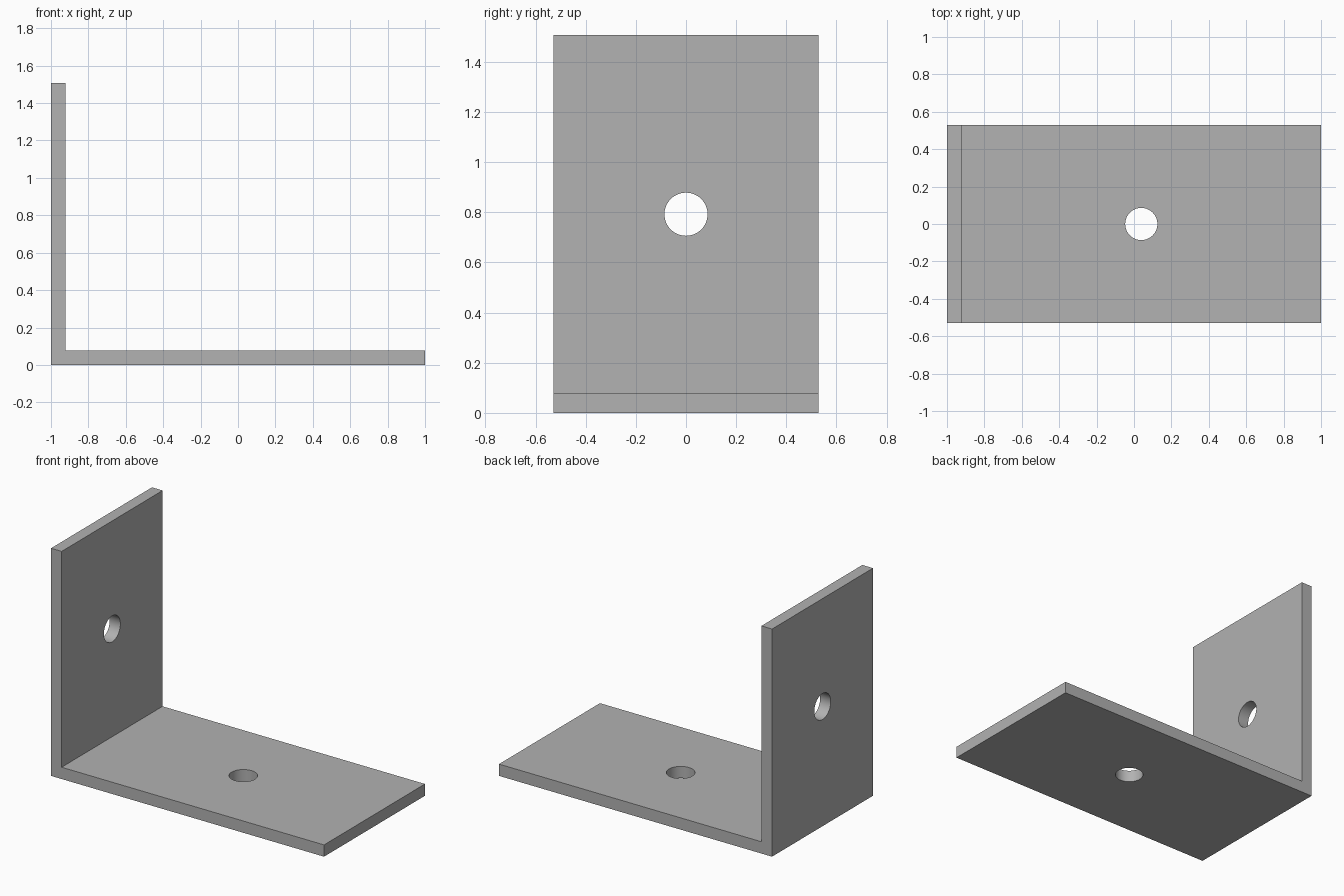
import bpy
import bmesh
import math

cube = bpy.data.objects.get("Cube")
if cube:
    bpy.data.objects.remove(cube, do_unlink=True)

# Overall dimensions
HALF_LENGTH = 1.0
HALF_WIDTH = 0.528
HEIGHT = 1.507
THICK = 0.078
HOLE_RADIUS = 0.086

# Plain grey metal
grey = bpy.data.materials.new("grey metal")
grey.use_nodes = True
colour = (0.445, 0.445, 0.445, 1)
grey.diffuse_color = colour
grey.node_tree.nodes["Principled BSDF"].inputs["Base Color"].default_value = colour


def extruded_profile(name, points, half_width):
    """Extrude an x-z outline along y."""
    bm = bmesh.new()
    face = bm.faces.new([bm.verts.new((x, -half_width, z)) for x, z in points])
    result = bmesh.ops.extrude_face_region(bm, geom=[face])
    verts = [v for v in result["geom"] if isinstance(v, bmesh.types.BMVert)]
    bmesh.ops.translate(bm, verts=verts, vec=(0, 2 * half_width, 0))
    bmesh.ops.recalc_face_normals(bm, faces=bm.faces)
    mesh = bpy.data.meshes.new(name)
    bm.to_mesh(mesh)
    bm.free()
    mesh.materials.append(grey)
    obj = bpy.data.objects.new(name, mesh)
    bpy.context.collection.objects.link(obj)
    return obj


def drill(target, location, rotation):
    """Cut a round hole through the plate."""
    bpy.ops.mesh.primitive_cylinder_add(vertices=64, radius=HOLE_RADIUS, depth=4 * THICK,
                                        location=location, rotation=rotation)
    cutter = bpy.context.object
    cutter.name = "hole_cutter"
    cutter.hide_render = True
    cutter.data.materials.append(grey)
    mod = target.modifiers.new("hole", 'BOOLEAN')
    mod.operation = 'DIFFERENCE'
    mod.solver = 'EXACT'
    mod.object = cutter
    bpy.ops.object.select_all(action='DESELECT')
    target.select_set(True)
    bpy.context.view_layer.objects.active = target
    bpy.ops.object.modifier_apply(modifier=mod.name)
    bpy.data.objects.remove(cutter, do_unlink=True)


# L-shaped bracket
inner_x = THICK - HALF_LENGTH
outline = [(-HALF_LENGTH, 0), (HALF_LENGTH, 0), (HALF_LENGTH, THICK),
           (inner_x, THICK), (inner_x, HEIGHT), (-HALF_LENGTH, HEIGHT)]
bracket = extruded_profile("angle_bracket", outline, HALF_WIDTH)

# One hole centred on the inner face of each leg
drill(bracket, ((inner_x + HALF_LENGTH) / 2, 0, THICK / 2), (0, 0, 0))
drill(bracket, (inner_x - THICK / 2, 0, (THICK + HEIGHT) / 2), (0, math.pi / 2, 0))

bpy.ops.object.shade_smooth_by_angle(angle=math.radians(30))
